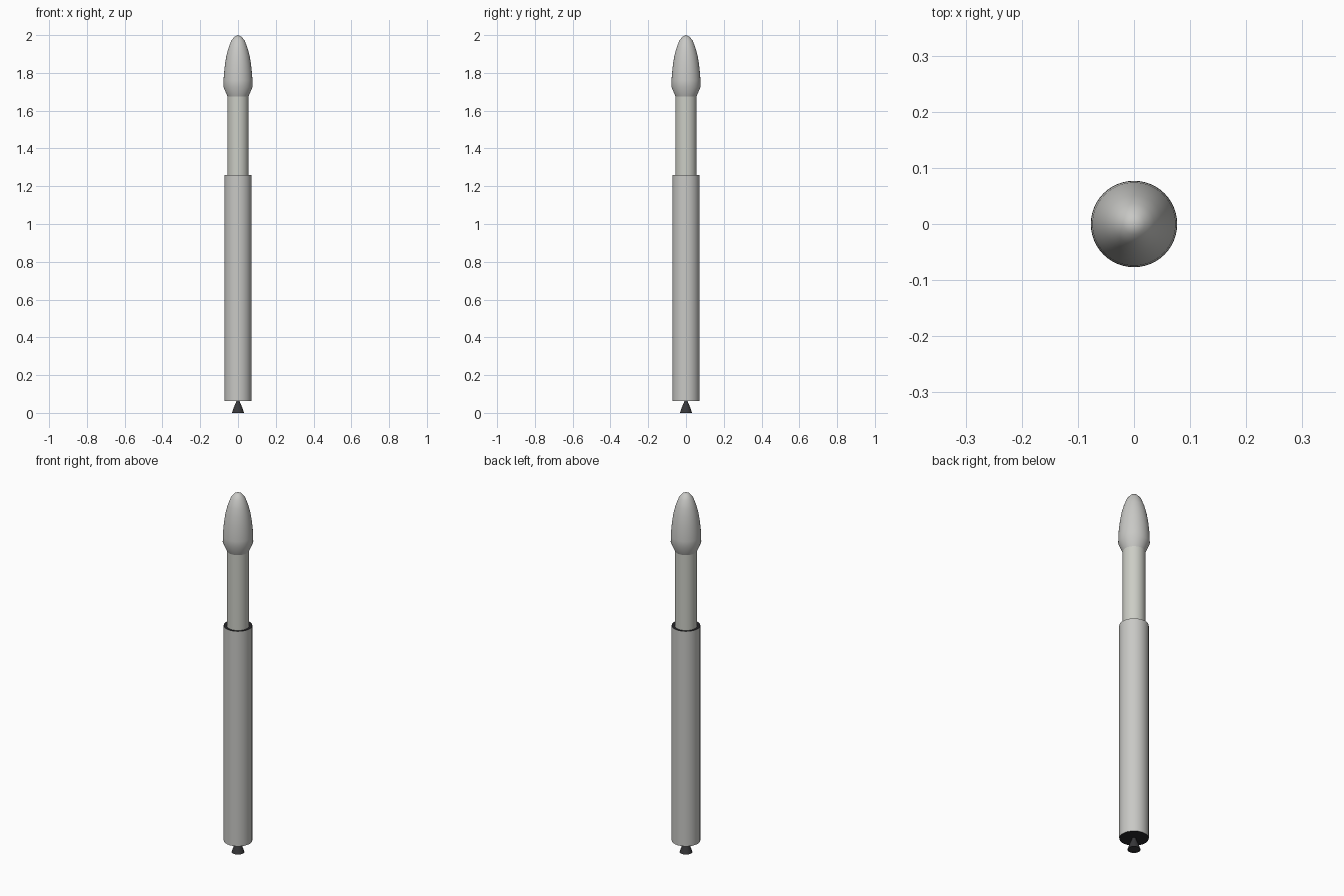
import bpy
import bmesh
import math

SEGMENTS = 48

cube = bpy.data.objects.get("Cube")
if cube:
    bpy.data.objects.remove(cube, do_unlink=True)


def make_material(name, colour):
    mat = bpy.data.materials.new(name)
    mat.use_nodes = True
    rgba = (*colour, 1.0)
    mat.diffuse_color = rgba
    mat.node_tree.nodes["Principled BSDF"].inputs["Base Color"].default_value = rgba
    return mat


def lathe(name, profile, mat, angle=35):
    """Revolve a bottom-to-top (radius, height) profile around z."""
    bm = bmesh.new()
    verts = [bm.verts.new((r, 0, z)) for r, z in profile]
    edges = [bm.edges.new(pair) for pair in zip(verts, verts[1:])]
    bmesh.ops.spin(bm, geom=verts + edges, axis=(0, 0, 1), cent=(0, 0, 0),
                   angle=math.tau, steps=SEGMENTS, use_merge=False)
    bmesh.ops.remove_doubles(bm, verts=bm.verts, dist=0.0001)
    bmesh.ops.recalc_face_normals(bm, faces=bm.faces)
    mesh = bpy.data.meshes.new(name)
    bm.to_mesh(mesh)
    bm.free()
    mesh.materials.append(mat)
    obj = bpy.data.objects.new(name, mesh)
    bpy.context.collection.objects.link(obj)
    bpy.ops.object.select_all(action="DESELECT")
    obj.select_set(True)
    bpy.context.view_layer.objects.active = obj
    bpy.ops.object.shade_smooth_by_angle(angle=math.radians(angle))
    return obj


white = make_material("hull white", (0.58, 0.58, 0.56))
warm_white = make_material("upper stage white", (0.60, 0.61, 0.56))
black = make_material("engine black", (0.02, 0.02, 0.023))
dark_grey = make_material("nozzle grey", (0.04, 0.04, 0.043))

# Engine bell under the first stage
lathe("engine_nozzle", [(0, 0.004), (0.029, 0.004), (0.032, 0), (0.022, 0.03),
                        (0.009, 0.06), (0.009, 0.066), (0, 0.066)], dark_grey)

# First stage hull, with a dark base plate and a dark deck at the top
hull_r, hull_low, hull_high = 0.072, 0.064, 1.26
lathe("first_stage_hull", [(hull_r, hull_low), (hull_r, hull_high)], white)
lathe("base_plate", [(0, hull_low), (hull_r, hull_low)], black)
lathe("interstage_deck", [(0.05, hull_high - 0.003), (hull_r, hull_high - 0.003)], black)

# Second stage
lathe("second_stage", [(0.056, 1.25), (0.056, 1.68)], warm_white)

# Payload fairing: flared skirt, then a rounded nose
fairing = [(0, 1.676), (0.056, 1.676), (0.077, 1.725), (0.0765, 1.76), (0.074, 1.80),
           (0.069, 1.845), (0.0615, 1.89), (0.051, 1.93), (0.036, 1.97),
           (0.019, 1.991), (0, 2.0)]
lathe("payload_fairing", fairing, white, 40)
